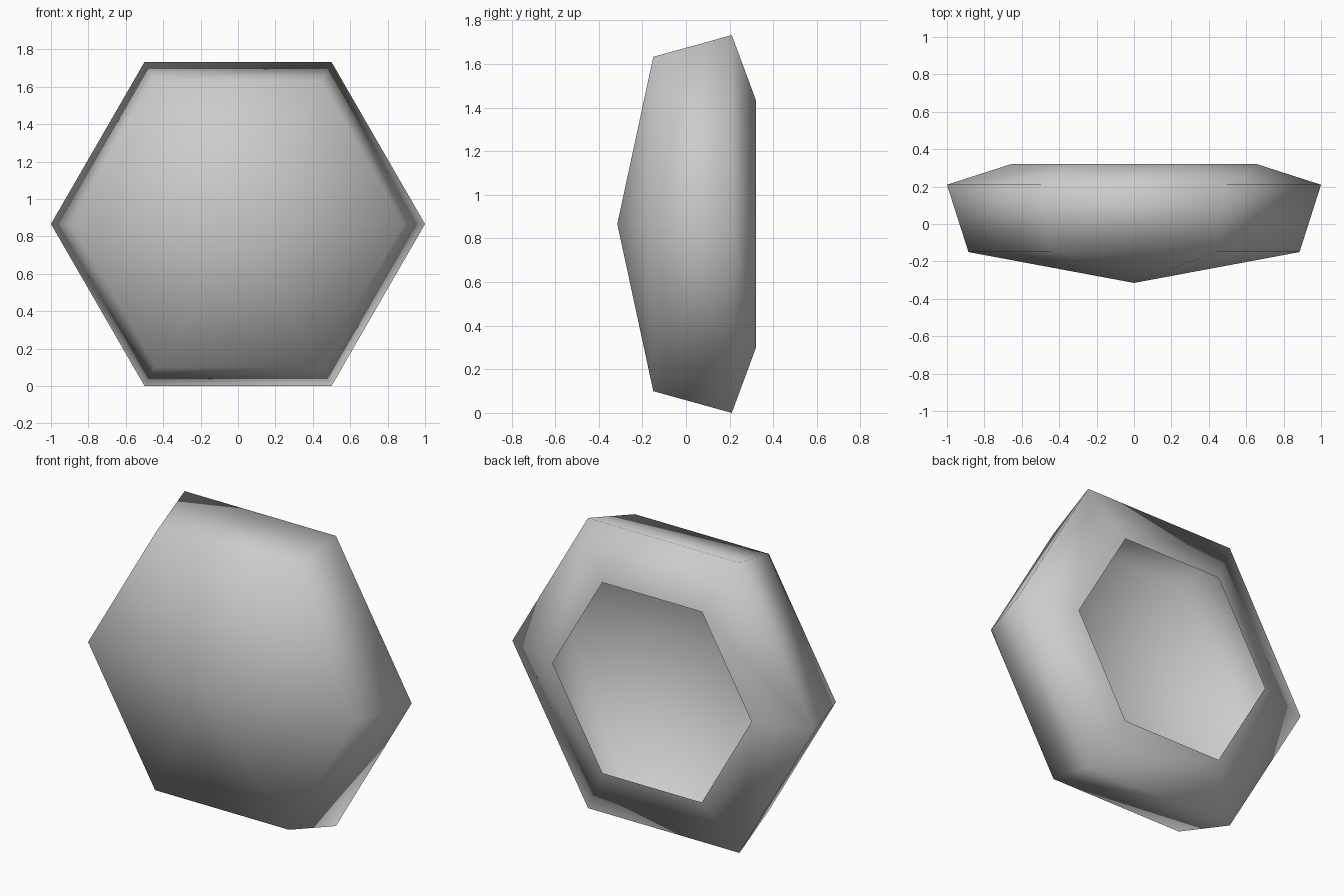
import bpy, bmesh
from math import cos, sin, pi

cube = bpy.data.objects.get("Cube")
if cube:
    bpy.data.objects.remove(cube, do_unlink=True)

SIDES = 6
CENTRE_Z = sin(pi / 3)
# Profile as (radius, y), from the widest front edge to the open back rim
PROFILE = [(0.885, -0.15), (1.0, 0.21), (0.657, 0.32)]
FRONT_TIP = -0.315

mat = bpy.data.materials.new("light grey")
mat.use_nodes = True
grey = (0.6, 0.6, 0.6, 1)
mat.diffuse_color = grey
mat.node_tree.nodes["Principled BSDF"].inputs["Base Color"].default_value = grey

bm = bmesh.new()


def ring(radius, y):
    angles = [2 * pi * i / SIDES for i in range(SIDES)]
    return [bm.verts.new((radius * cos(a), y, CENTRE_Z + radius * sin(a))) for a in angles]


rings = [ring(r, y) for r, y in PROFILE]
tip = bm.verts.new((0, FRONT_TIP, CENTRE_Z))

for i in range(SIDES):
    j = (i + 1) % SIDES
    # Shallow pointed front
    bm.faces.new((tip, rings[0][i], rings[0][j]))
    # Side wall and back bevel, leaving the back open
    for a, b in zip(rings, rings[1:]):
        bm.faces.new((a[j], a[i], b[i], b[j]))

# Turn every face outwards
for f in bm.faces:
    f.normal_update()
    out = f.calc_center_median()
    out.z -= CENTRE_Z
    if f.normal.dot(out) < 0:
        f.normal_flip()
    f.smooth = True

mesh = bpy.data.meshes.new("hexagonal_shell")
bm.to_mesh(mesh)
bm.free()
mesh.materials.append(mat)
shell = bpy.data.objects.new("hexagonal_shell", mesh)
bpy.context.collection.objects.link(shell)
